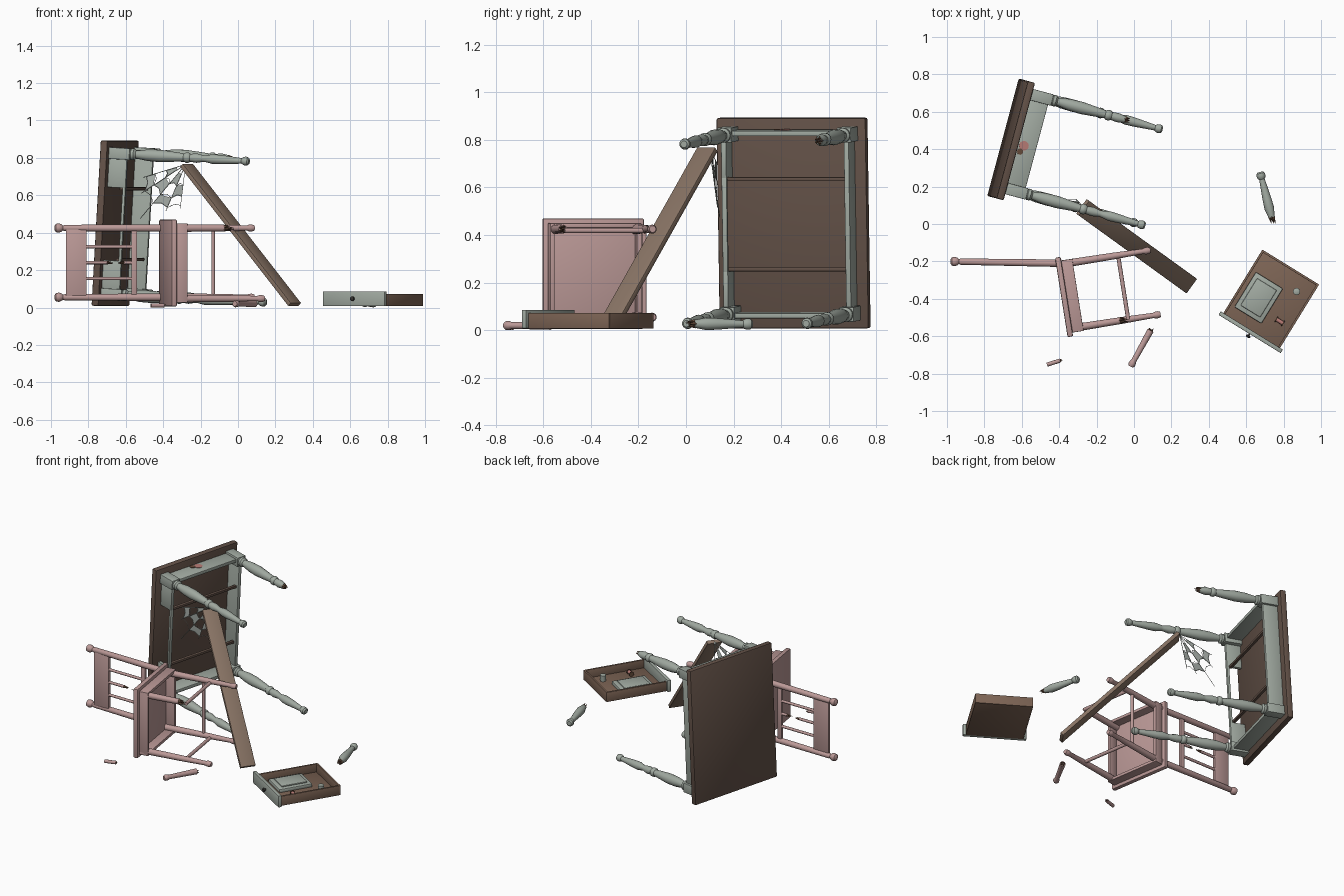
import bpy, bmesh, math, random
from mathutils import Vector, Matrix

if "Cube" in bpy.data.objects:
    bpy.data.objects.remove(bpy.data.objects["Cube"])
random.seed(4)

def material(name, c):
    m = bpy.data.materials.new(name)
    m.diffuse_color = (*c, 1)
    m.use_nodes = True
    m.node_tree.nodes["Principled BSDF"].inputs["Base Color"].default_value = m.diffuse_color
    return m

SAGE = material("sage paint", (.36, .405, .36))
PINK = material("dusty pink paint", (.50, .32, .31))
DARK = material("dark brown wood", (.125, .083, .064))
PLANK = material("weathered wood", (.25, .175, .13))
DRAWER = material("drawer wood", (.205, .128, .09))
RAW = material("splintered wood", (.13, .07, .042))
IRON = material("dark iron", (.035, .032, .03))
ROSE = material("rose stain", (.48, .2, .18))
WEB = material("cobweb", (.42, .46, .43))
I = Matrix.Identity(4)

def finish(name, bm, mat, M):
    bmesh.ops.recalc_face_normals(bm, faces=bm.faces)
    me = bpy.data.meshes.new(name)
    bm.to_mesh(me)
    bm.free()
    me.materials.append(mat)
    ob = bpy.data.objects.new(name, me)
    ob.matrix_world = M
    bpy.context.collection.objects.link(ob)
    return ob

def frame(x, y, z, o):
    return Matrix.Translation(o) @ Matrix((x, y, z)).transposed().to_4x4()

def box(name, xr, yr, zr, mat, M=I, bevel=.003):
    bm = bmesh.new()
    bmesh.ops.create_cube(bm, size=1)
    for v in bm.verts:
        v.co = Vector([(r[0] + r[1]) / 2 + c * (r[1] - r[0]) for c, r in zip(v.co, (xr, yr, zr))])
    if bevel:
        bmesh.ops.bevel(bm, geom=bm.edges[:], offset=bevel, segments=2, affect='EDGES', profile=.5)
    return finish(name, bm, mat, M)

def lathe(name, prof, p, d, mat, M=I, n=16):
    """Turned part: profile of (distance, radius) along d from p."""
    bm = bmesh.new()
    q = Vector(d).to_track_quat('X', 'Z')
    rings = []
    for t, r in prof:
        rings.append([bm.verts.new(Vector(p) + q @ Vector((t, r * math.cos(2 * math.pi * k / n),
                      r * math.sin(2 * math.pi * k / n)))) for k in range(n)])
    for a, b in zip(rings, rings[1:]):
        for k in range(n):
            bm.faces.new((a[k], a[(k + 1) % n], b[(k + 1) % n], b[k]))
    bm.faces.new(rings[0])
    bm.faces.new(rings[-1])
    return finish(name, bm, mat, M)

def rod(name, p0, p1, r0, mat, M=I, r1=None, n=12):
    d = Vector(p1) - Vector(p0)
    return lathe(name, [(0, r0), (d.length, r0 if r1 is None else r1)], p0, d, mat, M, n)

def splinters(name, p, d, r, length, M=I):
    """Crown of jagged spikes on a broken end."""
    bm = bmesh.new()
    q = Vector(d).to_track_quat('X', 'Z')
    for k in range(6):
        a = k * math.tau / 5
        rad = 0 if k == 5 else r * .6
        c = Vector((-.004, rad * math.cos(a), rad * math.sin(a)))
        base = [bm.verts.new(Vector(p) + q @ (c + Vector((0, r * .5 * math.cos(b), r * .5 * math.sin(b)))))
                for b in (0, math.pi / 2, math.pi, 3 * math.pi / 2)]
        tip = bm.verts.new(Vector(p) + q @ (c + Vector((length * random.uniform(.5, 1), 0, 0))))
        bm.faces.new(base)
        for i in range(4):
            bm.faces.new((base[i], base[(i + 1) % 4], tip))
    return finish(name, bm, RAW, M)

# ---- tipped table: local x = along the legs, y = width, z = length of top
s, t = math.radians(15), .058
A = Vector((math.cos(s) * math.cos(t), -math.sin(s) * math.cos(t), -math.sin(t)))
W = Vector((math.sin(s), math.cos(s), 0))
T = frame(A, W, A.cross(W), (-.785, .15, .01))
box("table_top", (0, .04), (0, .65), (0, .885), DARK, T, .008)
upper = [(.15, .022), (.16, .031), (.175, .031), (.185, .021), (.25, .031), (.32, .033), (.40, .026),
         (.45, .021), (.46, .028), (.475, .028), (.485, .021), (.52, .025), (.56, .017)]
lower = [(.56, .017), (.575, .019), (.61, .026), (.66, .024), (.77, .015), (.778, .021),
         (.79, .024), (.803, .022), (.811, .014)]
for w in (.065, .585):
    for v in (.065, .82):
        box("leg_block", (.04, .155), (w - .031, w + .031), (v - .031, v + .031), SAGE, T)
        broken = w > .3 and v > .5
        lathe("table_leg", upper if broken else upper + lower[1:], (0, w, v), (1, 0, 0), SAGE, T)
splinters("table_leg_break", (.56, .585, .82), (1, 0, 0), .018, .05, T)
box("far_apron", (.04, .14), (.58, .602), (.09, .79), SAGE, T)
for v in (.048, .815):
    box("end_apron", (.04, .14), (.09, .56), (v, v + .022), SAGE, T)
for v in ((.09, .247), (.637, .79)):
    box("near_apron", (.04, .14), (.046, .068), v, SAGE, T)
box("drawer_rail", (.124, .14), (.046, .068), (.24, .64), SAGE, T)
for v in (.245, .625):
    box("drawer_runner", (.105, .124), (.06, .59), (v, v + .016), DARK, T, .002)
lathe("apron_stain", [(0, .026), (.003, .026)], (.072, .31, .836), (0, 0, 1), ROSE, T)
lathe("apron_chip", [(0, .018), (.004, .018)], (.06, .275, .836), (0, 0, 1), RAW, T, 7)

# snapped table leg on the floor
d = Vector((-.065, .255, -.001)).normalized()
p = Vector((.736, .035, .027))
lathe("snapped_table_leg", [(a - .56, r) for a, r in lower], p, d, SAGE)
splinters("snapped_table_leg_break", p, -d, .018, .045)

# ---- fallen chair: local x = down the legs, y = towards the back, z = width
c = math.radians(9)
C = frame(Vector((math.cos(c), math.sin(c), 0)), Vector((-math.sin(c), math.cos(c), 0)),
          Vector((0, 0, 1)), (-.355, -.605, 0))
box("seat", (0, .03), (0, .43), (.006, .47), PINK, C, .007)
for b in (.02, .39):
    box("seat_apron", (.03, .09), (b, b + .02), (.03, .446), PINK, C)
for z in (.026, .43):
    box("seat_side_apron", (.03, .09), (.02, .41), (z, z + .02), PINK, C)
foot = [(0, .021), (.3, .018), (.46, .014), (.47, .018), (.485, .019), (.5, .014)]
for z in (.055, .425):
    lathe("back_leg", foot, (.01, .39, z), (1, 0, 0), PINK, C)
    post = Vector((-.56, .098, 0))
    L = post.length
    lathe("back_post", [(-.01, .02), (L - .04, .017), (L - .03, .013), (L - .022, .02), (L - .008, .025),
                        (L + .008, .022), (L + .016, .01)], (.02, .397, z), post, PINK, C)
    rod("side_stretcher", (.335, .043, z - .006), (.335, .39, z - .006), .011, PINK, C)
lathe("front_leg", foot, (.01, .043, .048), (1, 0, 0), PINK, C)
rod("broken_front_leg", (.02, .043, .425), (.29, .043, .425), .021, PINK, C, .018)
splinters("front_leg_break", (.29, .043, .425), (1, 0, 0), .018, .06, C)
rod("back_stretcher", (.287, .39, .06), (.287, .39, .42), .01, PINK, C)
box("crest_board", (-.92, -.81), (-.217, -.197), (.06, .42), PINK)
box("back_rail", (-.57, -.54), (-.218, -.198), (.06, .42), PINK)
for z in (.325, .155):
    rod("spindle", (-.82, -.207, z), (-.56, -.207, z), .009, PINK)
for x0, x1 in ((-.82, -.70), (-.56, -.61)):
    rod("broken_spindle", (x0, -.207, .24), (x1, -.207, .24), .009, PINK)
    splinters("spindle_break", (x1, -.207, .24), (x1 - x0, 0, 0), .009, .045)

# chair fragments on the floor
p, q = Vector((-.018, -.762, .02)), Vector((.088, -.57, .02))
d = (q - p).normalized()
lathe("snapped_chair_leg", [(0, .014), (.01, .019), (.025, .018), (.035, .014), (.22, .018)], p, d, PINK)
splinters("snapped_chair_leg_break", q, d, .017, .022)
rod("spindle_fragment", (-.465, -.752, .011), (-.395, -.73, .011), .011, PINK)
splinters("fragment_break", (-.395, -.73, .011), (.95, .3, 0), .009, .016)

# ---- leaning plank
top, bot = Vector((-.275, .09, .76)), Vector((.303, -.328, .016))
X = (bot - top).normalized()
Y = Vector((.586, .81, 0))
Y = (Y - X * Y.dot(X)).normalized()
P = frame(X, Y, X.cross(Y), top)
box("leaning_plank", (0, (bot - top).length), (-.048, .048), (-.012, .012), PLANK, P)

# ---- drawer: local x = width, y = depth
g = math.radians(-31.6)
D = frame(Vector((math.cos(g), math.sin(g), 0)), Vector((-math.sin(g), math.cos(g), 0)),
          Vector((0, 0, 1)), (.618, -.588, 0))
box("drawer_front", (-.195, .195), (0, .022), (.008, .086), SAGE, D)
for x in (-.178, .166):
    box("drawer_side", (x, x + .012), (.02, .42), (.008, .072), DRAWER, D, .001)
box("drawer_back", (-.178, .178), (.408, .42), (.008, .072), DRAWER, D, .001)
box("drawer_bottom", (-.175, .175), (.02, .415), (.008, .018), DRAWER, D, .001)
lathe("drawer_knob", [(0, .005), (.008, .005), (.011, .013), (.018, .012), (.022, .005)],
      (0, 0, .047), (0, -1, 0), IRON, D)
box("keepsake_box", (-.145, .025), (.08, .3), (.018, .042), SAGE, D, .006)
box("keepsake_lid", (-.122, .002), (.105, .275), (.042, .052), SAGE, D, .005)
lathe("small_pot", [(0, .017), (.04, .019), (.043, .014)], (.095, .325, .018), (0, 0, 1), SAGE, D)
rod("thread_spool", (.082, .142, .034), (.122, .142, .034), .011, ROSE, D)
for x in (.079, .12):
    rod("spool_end", (x, .142, .034), (x + .005, .142, .034), .016, RAW, D)

# ---- torn cobweb between table leg and plank
apex = Vector((-.28, .1, .765))
rays = []
for deg, r in ((197, .22), (213, .26), (230, .27), (247, .25), (263, .22)):
    a = math.radians(deg)
    rays.append(Vector((math.cos(a) * r, .03, math.sin(a) * r)))
bm = bmesh.new()
levels = (.22, .5, .78, 1)
for i, (u, v) in enumerate(zip(rays, rays[1:])):
    for j, (f0, f1) in enumerate(zip(levels, levels[1:])):
        sag = (u + v) * .5 * (f1 - .05)
        if (i + j) % 2 == 0:
            bm.faces.new([bm.verts.new(apex + w) for w in (u * f0, u * f1, sag, v * f1, v * f0)])
        rod("web_strand", apex + u * f1, apex + sag, .0015, WEB, n=4)
        rod("web_strand", apex + sag, apex + v * f1, .0015, WEB, n=4)
finish("web_patches", bm, WEB, I)
for i, u in enumerate(rays):
    rod("web_ray", apex, apex + u * (1.4 if i == 2 else 1.08), .0018, WEB, n=4)

# smooth turned parts, keep hard edges
for ob in bpy.context.scene.objects:
    ob.select_set(True)
    bpy.context.view_layer.objects.active = ob
bpy.ops.object.shade_smooth_by_angle(angle=math.radians(35))
